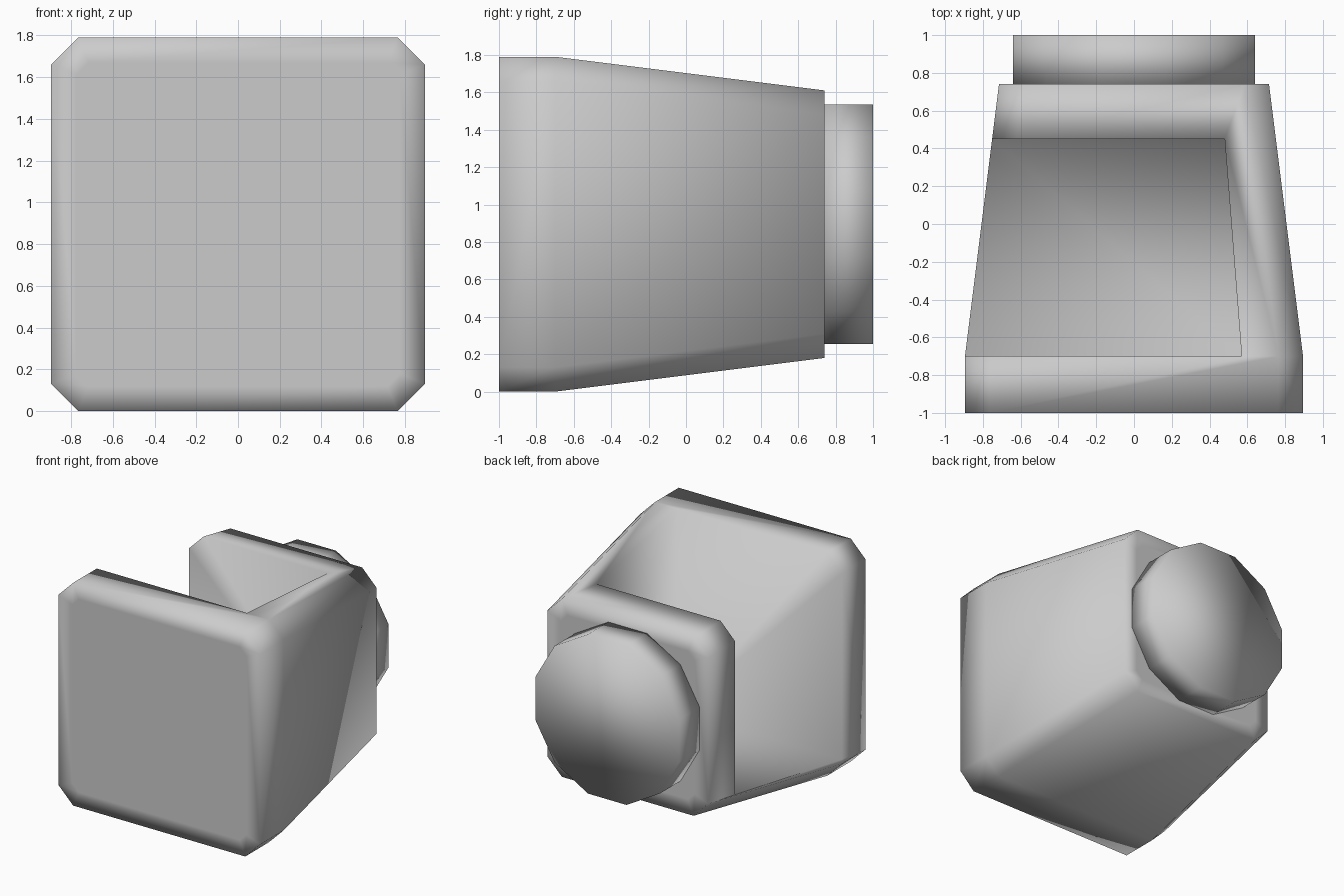
import bpy, bmesh
from math import cos, sin, pi

if "Cube" in bpy.data.objects:
    bpy.data.objects.remove(bpy.data.objects["Cube"])

ZC = 0.895  # height of the body's long axis


def loft(name, sections):
    """Join equal-length closed rings of 3D points into a capped solid."""
    bm = bmesh.new()
    rings = [[bm.verts.new(p) for p in s] for s in sections]
    n = len(rings[0])
    for a, b in zip(rings, rings[1:]):
        for i in range(n):
            j = (i + 1) % n
            bm.faces.new((a[i], a[j], b[j], b[i]))
    caps = [bm.faces.new(rings[0]), bm.faces.new(rings[-1])]
    bmesh.ops.recalc_face_normals(bm, faces=bm.faces)
    if name == "body":
        # support loops so the smooth shading stays near the rim
        bmesh.ops.inset_individual(bm, faces=caps, thickness=0.13)
    mesh = bpy.data.meshes.new(name)
    bm.to_mesh(mesh)
    bm.free()
    obj = bpy.data.objects.new(name, mesh)
    bpy.context.collection.objects.link(obj)
    return obj


def octagon(y, h, c=0.13):
    k = h - c
    pts = [(h, k), (k, h), (-k, h), (-h, k), (-h, -k), (-k, -h), (k, -h), (h, -k)]
    return [(x, y, ZC + z) for x, z in pts]


def cut_section(y, right, floor):
    return [(-2, y, floor), (right, y, floor), (right, y, 3), (-2, y, 3)]


def disc(y, r, n=12):
    return [(r * cos(2 * pi * (i + 0.5) / n), y, ZC + r * sin(2 * pi * (i + 0.5) / n))
            for i in range(n)]


# Tapered chamfered body
body = loft("body", [octagon(-1, 0.895), octagon(-0.7, 0.895), octagon(0.74, 0.715)])

# Recess open at the top and left side
cutter = loft("recess_cutter", [cut_section(-0.7, 0.57, 0.165), cut_section(0.45, 0.48, 0.285)])
cutter.hide_render = True
mod = body.modifiers.new("recess", 'BOOLEAN')
mod.operation = 'DIFFERENCE'
mod.solver = 'EXACT'
mod.object = cutter
bpy.context.view_layer.objects.active = body
bpy.ops.object.modifier_apply(modifier=mod.name)
bpy.data.objects.remove(cutter)

# Twelve-sided round knob on the back
knob = loft("back_knob", [disc(0.735, 0.662), disc(1.0, 0.662)])

for obj in (body, knob):
    obj.data.shade_smooth()
